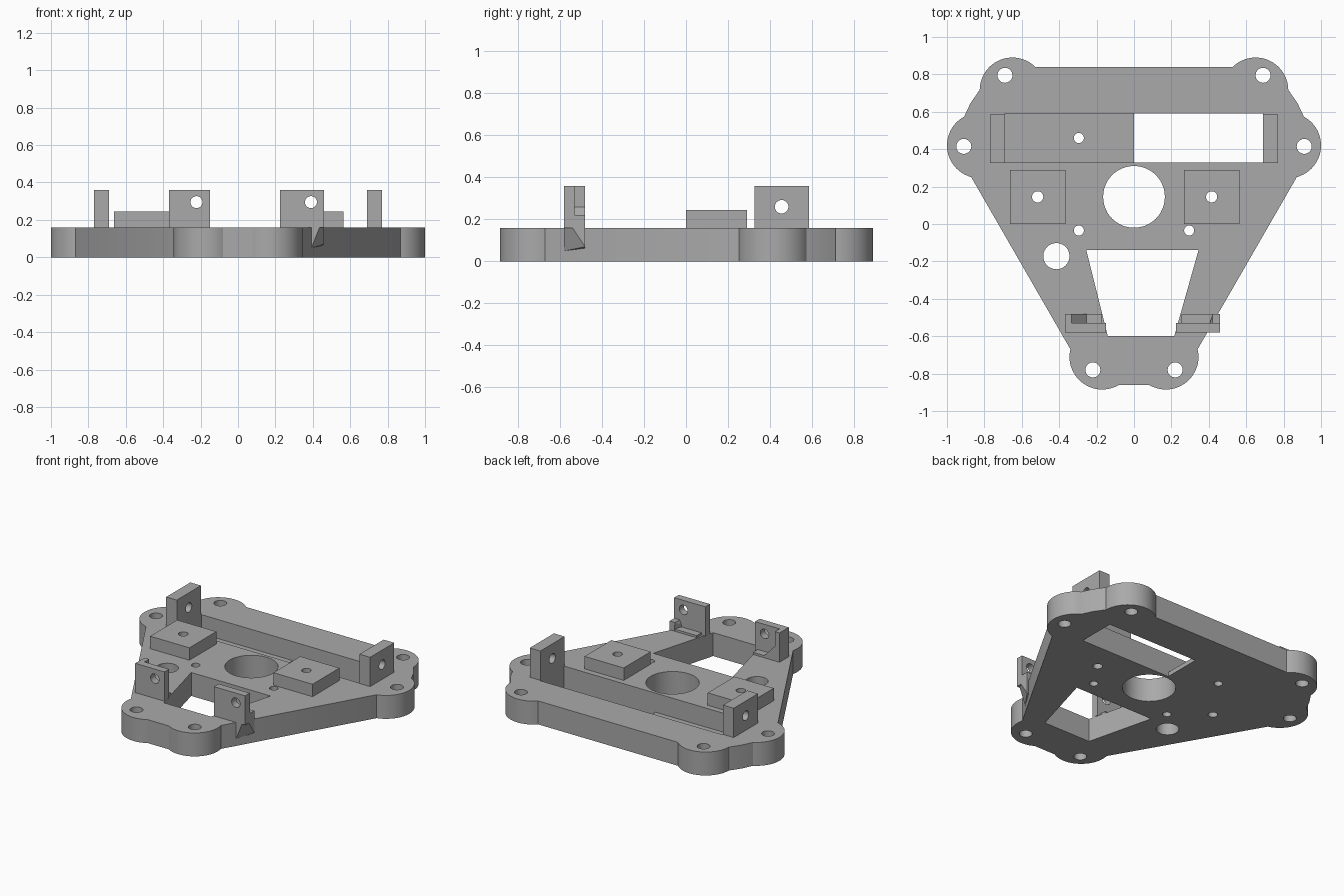
import bpy, bmesh, math
from mathutils import Matrix, Vector

cube = bpy.data.objects.get("Cube")
if cube:
    bpy.data.objects.remove(cube, do_unlink=True)

grey = bpy.data.materials.new("plain grey")
grey.use_nodes = True
GREY = (0.4, 0.4, 0.4, 1)
grey.diffuse_color = GREY
grey.node_tree.nodes["Principled BSDF"].inputs["Base Color"].default_value = GREY

T = 0.16        # plate thickness
H = 0.36        # bracket top
FLOOR = 0.03    # slot floor thickness


def finish(name, bm):
    bmesh.ops.recalc_face_normals(bm, faces=bm.faces)
    mesh = bpy.data.meshes.new(name)
    bm.to_mesh(mesh)
    bm.free()
    mesh.materials.append(grey)
    obj = bpy.data.objects.new(name, mesh)
    bpy.context.collection.objects.link(obj)
    return obj


def prism(name, points, z0, z1):
    bm = bmesh.new()
    face = bm.faces.new([bm.verts.new((x, y, z0)) for x, y in points])
    top = bmesh.ops.extrude_face_region(bm, geom=[face])["geom"]
    verts = [v for v in top if isinstance(v, bmesh.types.BMVert)]
    bmesh.ops.translate(bm, verts=verts, vec=(0, 0, z1 - z0))
    return finish(name, bm)


def box(name, x0, x1, y0, y1, z0, z1):
    return prism(name, [(x0, y0), (x1, y0), (x1, y1), (x0, y1)], z0, z1)


def hull(name, points):
    bm = bmesh.new()
    for p in points:
        bm.verts.new(p)
    bmesh.ops.convex_hull(bm, input=bm.verts)
    bmesh.ops.dissolve_limit(bm, angle_limit=0.01, verts=bm.verts, edges=bm.edges)
    return finish(name, bm)


def cylinder(name, centre, r, depth, axis="Z", sides=48):
    bm = bmesh.new()
    turn = {"Z": Matrix(), "X": Matrix.Rotation(math.pi / 2, 4, "Y"),
            "Y": Matrix.Rotation(math.pi / 2, 4, "X")}[axis]
    bmesh.ops.create_cone(bm, cap_ends=True, segments=sides, radius1=r, radius2=r,
                          depth=depth, matrix=Matrix.Translation(Vector(centre)) @ turn)
    return finish(name, bm)


def combine(obj, tools, operation):
    for tool in tools:
        mod = obj.modifiers.new("combine", "BOOLEAN")
        mod.operation, mod.solver, mod.object = operation, "EXACT", tool
    bpy.context.view_layer.update()
    result = bpy.data.meshes.new_from_object(
        obj.evaluated_get(bpy.context.evaluated_depsgraph_get()))
    obj.modifiers.clear()
    obj.data = result
    for tool in tools:
        bpy.data.objects.remove(tool, do_unlink=True)


def drill(x, y, r):
    return cylinder("drill", (x, y, 0.15), r, 1)


# Base plate: hull outline joined with six rounded lobes
half = [(0.08, -0.86), (0.34, -0.67), (0.87, 0.25), (0.91, 0.57),
        (0.875, 0.645), (0.83, 0.71), (0.53, 0.84)]
plate = prism("base_plate", half + [(-x, y) for x, y in reversed(half)], 0, T)
lobes = [(0.17, -0.71), (0.825, 0.42), (0.65, 0.715)]
combine(plate, [cylinder("lobe", (s * x, y, T / 2), 0.175, T, sides=64)
                for x, y in lobes for s in (-1, 1)], "UNION")

# Openings in the plate
cuts = [drill(s * x, y, 0.04) for x, y in ((0.22, -0.78), (0.91, 0.415), (0.69, 0.795))
        for s in (-1, 1)]
cuts += [drill(s * 0.295, -0.035, 0.027) for s in (-1, 1)]
cuts += [drill(0, 0.145, 0.165), drill(-0.415, -0.172, 0.07), drill(-0.295, 0.46, 0.027),
         drill(-0.515, 0.145, 0.03), drill(0.415, 0.145, 0.03)]
cuts.append(prism("window_cutter", [(-0.255, -0.14), (-0.14, -0.6), (0.215, -0.6),
                                    (0.345, -0.14)], -0.2, 0.5))
cuts.append(box("slot_cutter", 0, 0.69, 0.33, 0.59, -0.2, 0.5))
cuts.append(box("pocket_cutter", -0.69, 0.01, 0.33, 0.59, FLOOR, 0.5))
combine(plate, cuts, "DIFFERENCE")
parts = [plate]

# Square mounting pads
for side, x in (("right", -0.515), ("left", 0.415)):
    pad = box(side + "_pad", x - 0.148, x + 0.148, 0, 0.29, T, 0.245)
    combine(pad, [drill(x, 0.145, 0.03)], "DIFFERENCE")
    parts.append(pad)

# Brackets at the ends of the slot
for side, s in (("right", -1), ("left", 1)):
    xs = sorted((s * 0.69, s * 0.77))
    bracket = box(side + "_slot_bracket", *xs, 0.325, 0.585, T, H)
    combine(bracket, [cylinder("drill", (s * 0.73, 0.455, 0.26), 0.032, 0.3, "X")],
            "DIFFERENCE")
    parts.append(bracket)

# Front brackets beside the window
Y0, Y1, Y2 = -0.58, -0.53, -0.48
for side, x0, x1, hx in (("right", -0.37, -0.15, -0.222), ("left", 0.225, 0.46, 0.39)):
    bracket = box(side + "_front_bracket", x0, x1, Y0, Y1, T, H)
    combine(bracket, [cylinder("drill", (hx, -0.555, 0.295), 0.032, 0.3, "Y")],
            "DIFFERENCE")
    parts.append(bracket)
parts.append(box("right_bracket_rib", -0.37, -0.335, Y1, Y2, T, H))
parts.append(hull("right_bracket_wedge", [(x, y, z) for y in (Y1, Y2) for x, z in
             ((-0.335, T), (-0.335, 0.26), (-0.255, T), (-0.255, 0.175))]))
parts.append(box("right_bracket_ledge", -0.255, -0.17, Y1, Y2, T, 0.175))
parts.append(box("left_bracket_ledge", 0.255, 0.42, Y1, Y2, T, 0.175))

# Overhanging support under the left front bracket, with a slanted corner
parts.append(hull("left_bracket_support", [
    (0.46, Y0, 0.22), (0.46, Y2, 0.07), (0.392, Y0, 0.05), (0.43, Y2, 0.05),
    (0.46, Y2, 0.22), (0.42, Y2, 0.22), (0.42, Y0, 0.22), (0.392, Y0, T)]))

# Smooth the round walls and keep the edges sharp
bpy.ops.object.select_all(action="DESELECT")
for obj in parts:
    obj.select_set(True)
bpy.context.view_layer.objects.active = plate
bpy.ops.object.shade_smooth_by_angle(angle=math.radians(25))
